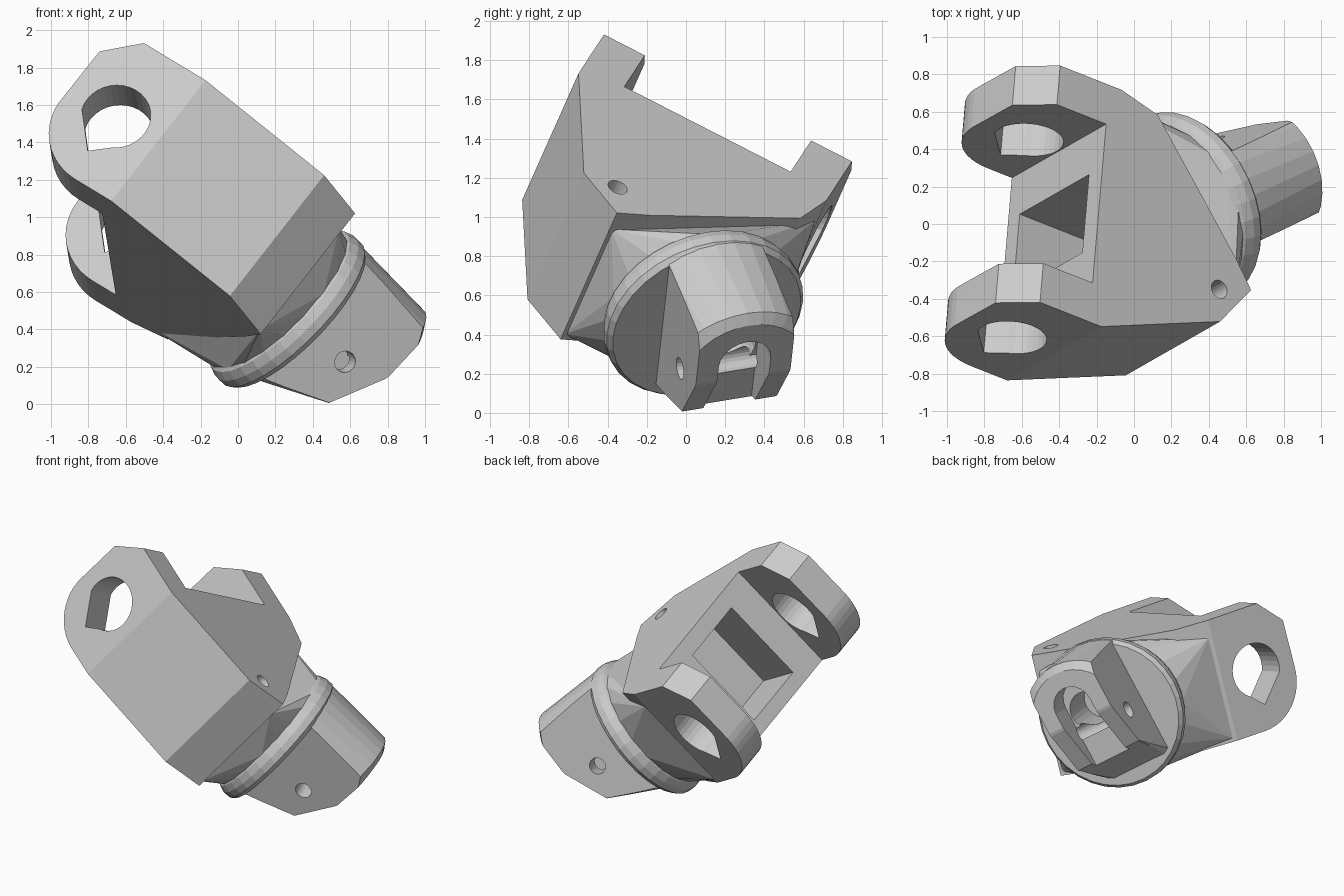
import bpy, bmesh
from math import cos, sin, radians
from mathutils import Matrix, Vector

if "Cube" in bpy.data.objects:
    bpy.data.objects.remove(bpy.data.objects["Cube"])

grey = bpy.data.materials.new("plain grey")
grey.use_nodes = True
grey.diffuse_color = (0.6, 0.6, 0.6, 1)
grey.node_tree.nodes["Principled BSDF"].inputs["Base Color"].default_value = (0.6, 0.6, 0.6, 1)

# Tilted frames: the fork (along, up, pin) and the bent stem (up, side, axis)
along = Vector((0.81, -0.32, -0.49)).normalized()
up = Vector((0.575, 0.334, 0.748))
up = (up - along * up.dot(along)).normalized()
pin = along.cross(up)
bend, twist = radians(39), radians(15.5)
axis = along * cos(bend) - pin * sin(bend)
outward = along * sin(bend) + pin * cos(bend)
stem_up = up * cos(twist) + outward * sin(twist)
stem_side = axis.cross(stem_up)


def frame(x, y, z):
    m = Matrix((x, y, z)).transposed().to_4x4()
    m.translation = (0, 0, 1)
    return m


FORK = frame(along, up, pin)
STEM = frame(stem_up, stem_side, axis)


def finish(name, bm):
    bmesh.ops.recalc_face_normals(bm, faces=bm.faces)
    mesh = bpy.data.meshes.new(name)
    bm.to_mesh(mesh)
    bm.free()
    mesh.materials.append(grey)
    ob = bpy.data.objects.new(name, mesh)
    bpy.context.collection.objects.link(ob)
    return ob


def loft(name, rings, matrix):
    """Skin a list of equal-length closed rings of points, capping both ends."""
    bm = bmesh.new()
    loops = [[bm.verts.new(matrix @ Vector(p)) for p in ring] for ring in rings]
    n = len(loops[0])
    for a, b in zip(loops, loops[1:]):
        for i in range(n):
            j = (i + 1) % n
            bm.faces.new((a[i], a[j], b[j], b[i]))
    bm.faces.new(loops[0])
    bm.faces.new(loops[-1])
    return finish(name, bm)


def prism(name, pts, lo, hi, matrix, depth_axis="z"):
    """Extrude a flat outline along local z, or along local y for an x-z outline."""
    def place(p, d):
        return (p[0], p[1], d) if depth_axis == "z" else (p[0], d, p[1])
    return loft(name, [[place(p, d) for p in pts] for d in (lo, hi)], matrix)


def box(name, x, y, z, matrix):
    return prism(name, [(x[0], y[0]), (x[1], y[0]), (x[1], y[1]), (x[0], y[1])], *z, matrix)


def arc(cx, cy, r, start=0, stop=360, n=24):
    count = n if stop - start == 360 else n + 1
    return [(cx + r * cos(radians(start + (stop - start) * i / n)),
             cy + r * sin(radians(start + (stop - start) * i / n))) for i in range(count)]


def turned(name, steps, matrix, n=32):
    """Round solid from (height, centre x, centre y, radius, tilt) steps."""
    return loft(name, [[(x, y, h + tilt * (x - cx)) for x, y in arc(cx, cy, r, n=n)]
                       for h, cx, cy, r, tilt in steps], matrix)


def combine(target, tool, operation="DIFFERENCE"):
    mod = target.modifiers.new("cut", "BOOLEAN")
    mod.operation, mod.object, mod.solver = operation, tool, "EXACT"
    tool.hide_render = True
    bpy.context.view_layer.update()
    bpy.context.view_layer.objects.active = target
    bpy.ops.object.modifier_apply(modifier=mod.name)
    bpy.data.objects.remove(tool)


# Fork body: mirrored prongs, with the far end cut square to the stem
MID = 0.12
prong = [(-0.405, 0.478), (-1.05, 0.478), (-1.05, 0.713), (-0.325, 0.713)]
outline = [(u, MID + v) for u, v in prong]
outline += [(0.43, 0.53), (0.61, 0.275), (0.5, 0.13), (-0.08, -0.53)]
outline += [(u, MID - v) for u, v in reversed(prong)]
fork = prism("fork_body", outline, -0.606, 0.262, FORK, "y")
ear = [(0.8, 0.3), (-0.72, 0.3), (-0.727, 0.265), (-0.9, 0.09)]
ear += arc(-0.56, -0.262, 0.344, 176, 270, 12) + [(-0.5, -0.65), (0.8, -0.65)]
combine(fork, prism("ear_outline", ear, -0.8, 1.0, FORK), "INTERSECT")

# Pin holes: round with one pointed corner at the bottom
hole = arc(-0.6, -0.18, 0.188, -62, 200, 24) + [(-0.605, -0.43)]
combine(fork, prism("pin_hole", hole, -0.8, 1.0, FORK))

# Deep pocket between the ears, and the small hole on the upper face
combine(fork, box("pocket", (-0.6, 0.02), (-0.5, 0.138), (-0.1, 0.37), FORK))
combine(fork, prism("small_hole", arc(0.407, 0.344, 0.052, n=20), 0.0, 0.4, FORK, "y"))

# Faceted root blending the square fork end into the round collar
CX, CY = -0.17, 0.07
bm = bmesh.new()
for x, y in arc(CX, CY, 0.495, n=20):
    bm.verts.new(STEM @ Vector((x, y, 0.47)))
for u, v in ((0.59, 0.27), (-0.3, -0.585)):
    for w in (-0.58, 0.14):
        bm.verts.new(FORK @ Vector((u, w, v)))
bmesh.ops.convex_hull(bm, input=bm.verts)
finish("faceted_root", bm)

# Collar
turned("collar", [(h, CX, CY, r, 0) for h, r in (
    (0.44, 0.47), (0.47, 0.51), (0.52, 0.528), (0.57, 0.528), (0.6, 0.505))], STEM)

# Stem: leaning taper with a tilted rim and end chamfer
stem = turned("stem", [(0.55, -0.145, 0.055, 0.495, 0), (0.6, -0.14, 0.055, 0.49, 0),
                       (1.045, -0.068, 0.055, 0.407, 0.12), (1.13, -0.045, 0.055, 0.33, 0)], STEM)

# Two flat sides and a sloping underside
side = [(-0.62, 0.5), (-0.58, 0.6), (-0.395, 0.985), (-0.09, 1.125), (0.6, 1.3), (0.6, 0.5)]
combine(stem, prism("stem_outline", side, -0.2, 0.31, STEM, "y"), "INTERSECT")

# Stem openings: end bore, arched slot open at the bottom, and cross hole
combine(stem, prism("bore", arc(-0.05, 0.055, 0.13), 0.62, 1.3, STEM))
slot = arc(0.03, 0.055, 0.14, -90, 90, 10) + [(-0.7, 0.195), (-0.7, -0.085)]
combine(stem, prism("slot", slot, 0.93, 1.3, STEM))
combine(stem, prism("cross_hole", arc(-0.176, 0.894, 0.058, n=20), -0.5, 0.6, STEM, "y"))
